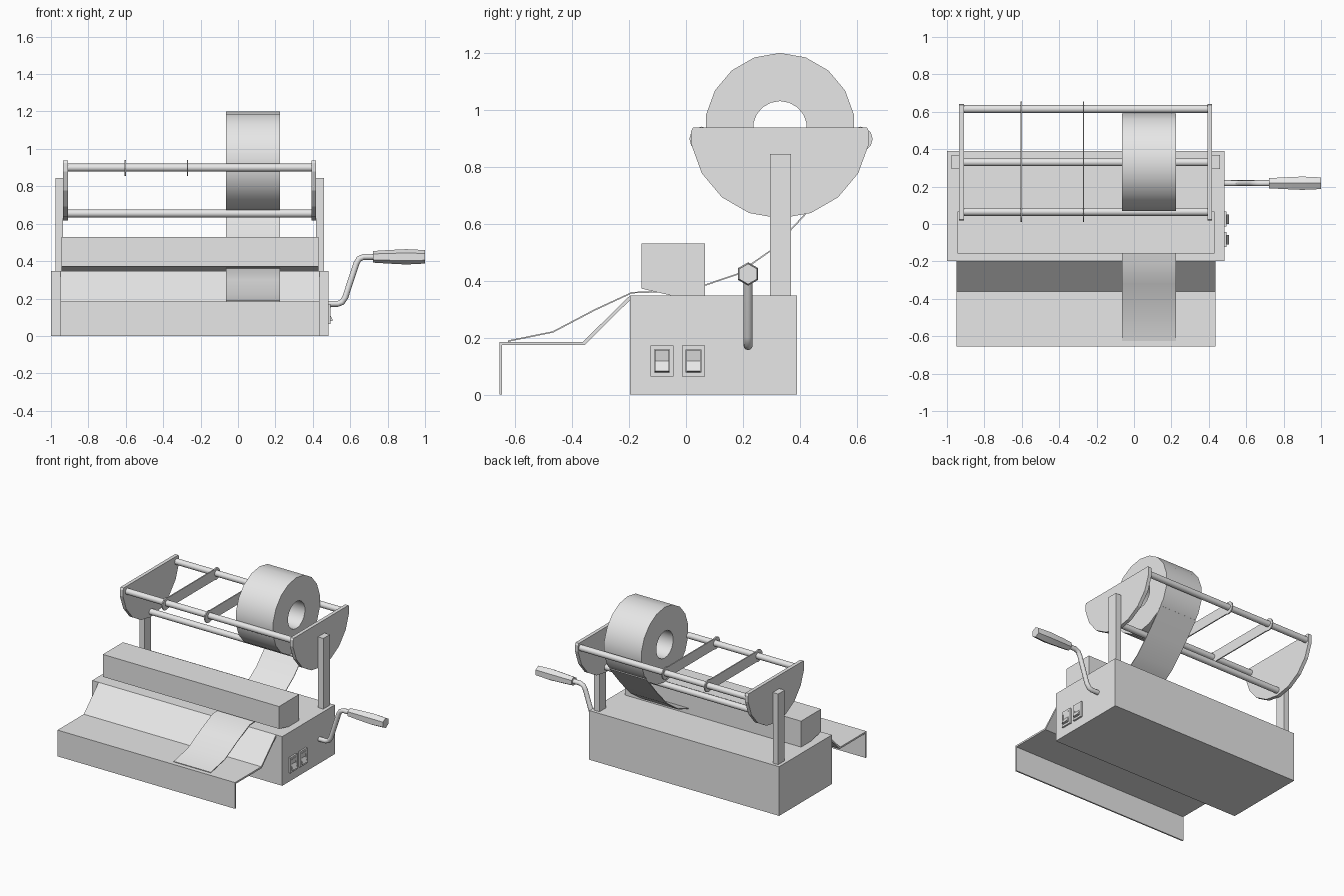
import bpy, bmesh, math
from mathutils import Vector

if "Cube" in bpy.data.objects:
    bpy.data.objects.remove(bpy.data.objects["Cube"])

grey = bpy.data.materials.new("plain_grey")
grey.use_nodes = True
grey.diffuse_color = (0.8, 0.8, 0.8, 1)
grey.node_tree.nodes["Principled BSDF"].inputs["Base Color"].default_value = (0.8, 0.8, 0.8, 1)


def finish(name, bm, smooth=False):
    bmesh.ops.recalc_face_normals(bm, faces=bm.faces)
    mesh = bpy.data.meshes.new(name)
    bm.to_mesh(mesh)
    bm.free()
    mesh.materials.append(grey)
    obj = bpy.data.objects.new(name, mesh)
    bpy.context.collection.objects.link(obj)
    if smooth:
        bpy.ops.object.select_all(action='DESELECT')
        obj.select_set(True)
        bpy.context.view_layer.objects.active = obj
        bpy.ops.object.shade_smooth_by_angle(angle=math.radians(35))
    return obj


def prism(name, outline, x0, x1, smooth=False):
    """Extrude a (y, z) outline from x0 to x1."""
    bm = bmesh.new()
    face = bm.faces.new([bm.verts.new((x0, y, z)) for y, z in outline])
    ext = bmesh.ops.extrude_face_region(bm, geom=[face])["geom"]
    bmesh.ops.translate(bm, vec=(x1 - x0, 0, 0),
                        verts=[v for v in ext if isinstance(v, bmesh.types.BMVert)])
    return finish(name, bm, smooth)


def box(name, x0, x1, y0, y1, z0, z1):
    return prism(name, [(y0, z0), (y1, z0), (y1, z1), (y0, z1)], x0, x1)


def skin(name, rings, closed=False):
    """Bridge successive rings of points, capping the ends unless closed."""
    bm = bmesh.new()
    loops = [[bm.verts.new(p) for p in ring] for ring in rings]
    n = len(loops[0])
    pairs = list(zip(loops, loops[1:]))
    if closed:
        pairs.append((loops[-1], loops[0]))
    else:
        bm.faces.new(loops[0])
        bm.faces.new(loops[-1])
    for a, b in pairs:
        for i in range(n):
            j = (i + 1) % n
            bm.faces.new((a[i], a[j], b[j], b[i]))
    return finish(name, bm, True)


def lathe(name, profile, y, z, sides, closed=False):
    """Turn an (x, radius) profile about an axis along x."""
    turn = [2 * math.pi * i / sides for i in range(sides)]
    rings = [[(x, y + r * math.sin(a), z + r * math.cos(a)) for a in turn] for x, r in profile]
    return skin(name, rings, closed)


def ribbon(path, t):
    """Thicken an open (y, z) path into a closed outline."""
    low = []
    for i, p in enumerate(path):
        d = Vector(path[min(i + 1, len(path) - 1)]) - Vector(path[max(i - 1, 0)])
        d.normalize()
        low.append((p[0] + d.y * t, p[1] - d.x * t))
    return path + low[::-1]


def arc(cy, cz, r, start, end, steps):
    angles = [math.radians(start + (end - start) * i / steps) for i in range(steps + 1)]
    return [(cy + r * math.cos(a), cz + r * math.sin(a)) for a in angles]


# Body and cutter housing
box("body", -1, 0.483, -0.197, 0.39, 0, 0.347)
prism("top_housing", [(-0.157, 0.53), (0.067, 0.53), (0.067, 0.347), (-0.05, 0.347), (-0.157, 0.372)],
      -0.945, 0.43)

# Bent sheet tray
prism("front_tray", [(-0.655, 0), (-0.655, 0.185), (-0.362, 0.185), (-0.197, 0.347),
                     (-0.197, 0.331), (-0.357, 0.173), (-0.645, 0.173), (-0.645, 0)], -0.95, 0.435)

# Posts and half round end plates
RY, RZ = 0.33, 0.935
plate = ([(0.018, 0.925), (0.025, 0.938), (0.635, 0.938), (0.642, 0.925)]
         + arc(RY, RZ, 0.317, -10, -170, 8))
for side, post_x, plate_x in (("right", -0.977, -0.935), ("left", 0.417, 0.392)):
    box(side + "_post", post_x, post_x + 0.042, 0.295, 0.368, 0.347, 0.845)
    prism(side + "_end_plate", plate, plate_x, plate_x + 0.025)

# Cross rods
for name, y, z in (("front_rod", 0.065, 0.9), ("back_rod", 0.615, 0.9), ("lower_rod", RY, 0.655)):
    lathe(name, [(-0.915, 0.021), (0.397, 0.021)], y, z, 16)

# Sliding dividers with rounded ends
divider = arc(0.055, 0.897, 0.043, 60, 300, 8) + arc(0.612, 0.897, 0.043, -120, 120, 8)
for name, x in (("right_divider", -0.602), ("left_divider", -0.27)):
    prism(name, divider, x - 0.004, x + 0.004)

# Paper roll and its unwound strip
lathe("paper_roll", [(-0.065, 0.264), (0.225, 0.264), (0.225, 0.095), (-0.065, 0.095)],
      RY, RZ, 18, closed=True)
strip = [(-0.625, 0.19), (-0.468, 0.222), (-0.32, 0.3), (-0.19, 0.36), (-0.02, 0.366),
         (0.068, 0.387), (0.177, 0.424), (0.3, 0.51), (0.41, 0.627), (0.53, 0.768)]
prism("paper_strip", ribbon(strip, 0.005), -0.065, 0.225, True)

# Rocker switches
for name, y in (("front_switch", -0.084), ("back_switch", 0.026)):
    for s, edge in ((-1, "front"), (1, "back")):
        c = y + s * 0.033
        box(f"{name}_{edge}_rim", 0.48, 0.495, c - 0.007, c + 0.007, 0.063, 0.172)
    for z, edge in ((0.063, "lower"), (0.158, "upper")):
        box(f"{name}_{edge}_rim", 0.48, 0.495, y - 0.028, y + 0.028, z, z + 0.014)
    bm = bmesh.new()
    profile = [(0.48, 0.078), (0.508, 0.082), (0.49, 0.118), (0.497, 0.157), (0.48, 0.157)]
    a, b = [[bm.verts.new((x, y + s * 0.025, z)) for x, z in profile] for s in (-1, 1)]
    bm.faces.new(a)
    bm.faces.new(b)
    for i in range(len(a)):
        j = (i + 1) % len(a)
        bm.faces.new((a[i], a[j], b[j], b[i]))
    finish(name + "_rocker", bm)

# Crank arm swept along its bends
CY = 0.218
arm = [Vector((x, CY, z)) for x, z in ((0.475, 0.172), (0.535, 0.172), (0.556, 0.18), (0.573, 0.205),
                                       (0.633, 0.388), (0.647, 0.412), (0.672, 0.423), (0.74, 0.423))]
rings = []
for i, p in enumerate(arm):
    d = (arm[min(i + 1, len(arm) - 1)] - arm[max(i - 1, 0)]).normalized()
    up = Vector((-d.z, 0, d.x))
    turn = [2 * math.pi * k / 12 for k in range(12)]
    rings.append([p + 0.016 * (up * math.cos(t) + Vector((0, 1, 0)) * math.sin(t)) for t in turn])
skin("crank_arm", rings)

# Six sided grip
lathe("crank_grip", [(0.722, 0.031), (0.8, 0.036), (0.9, 0.041), (0.96, 0.038), (1, 0.036)],
      CY, 0.423, 6)
